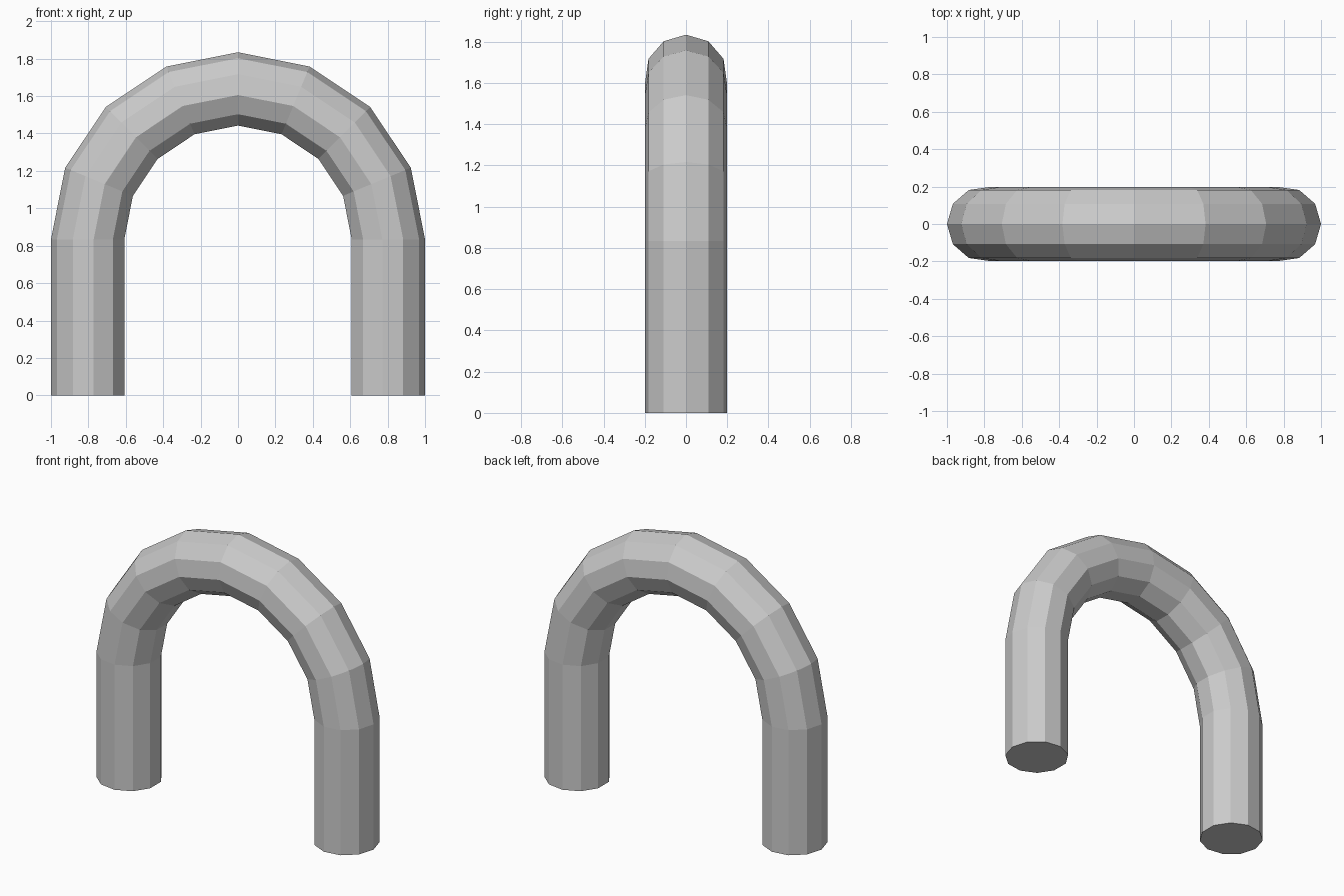
import bpy, bmesh
from math import pi, sin, cos

if "Cube" in bpy.data.objects:
    bpy.data.objects.remove(bpy.data.objects["Cube"])

SIDES, TUBE_R = 11, 0.2      # eleven-sided tube
BEND_R, LEG_H = 0.8, 0.834   # centreline of the bend, leg height
BEND_STEPS = 8

bm = bmesh.new()


def ring(angle, drop=0.0):
    """Cross-section at an angle round the bend, corner pointing outward."""
    verts = []
    for i in range(SIDES):
        a = 2 * pi * i / SIDES
        r = BEND_R + TUBE_R * cos(a)
        verts.append(bm.verts.new((r * cos(angle), TUBE_R * sin(a),
                                   LEG_H - drop + r * sin(angle))))
    return verts


# Right foot, half-circle bend, left foot
rings = [ring(0, LEG_H)]
rings += [ring(pi * k / BEND_STEPS) for k in range(BEND_STEPS + 1)]
rings.append(ring(pi, LEG_H))

# Tube walls
for a, b in zip(rings, rings[1:]):
    for i in range(SIDES):
        j = (i + 1) % SIDES
        bm.faces.new((a[i], a[j], b[j], b[i]))

# Flat feet
bm.faces.new(rings[0])
bm.faces.new(rings[-1])
bmesh.ops.recalc_face_normals(bm, faces=bm.faces)

mesh = bpy.data.meshes.new("arched_tube")
bm.to_mesh(mesh)
bm.free()
bpy.context.collection.objects.link(bpy.data.objects.new("arched_tube", mesh))
